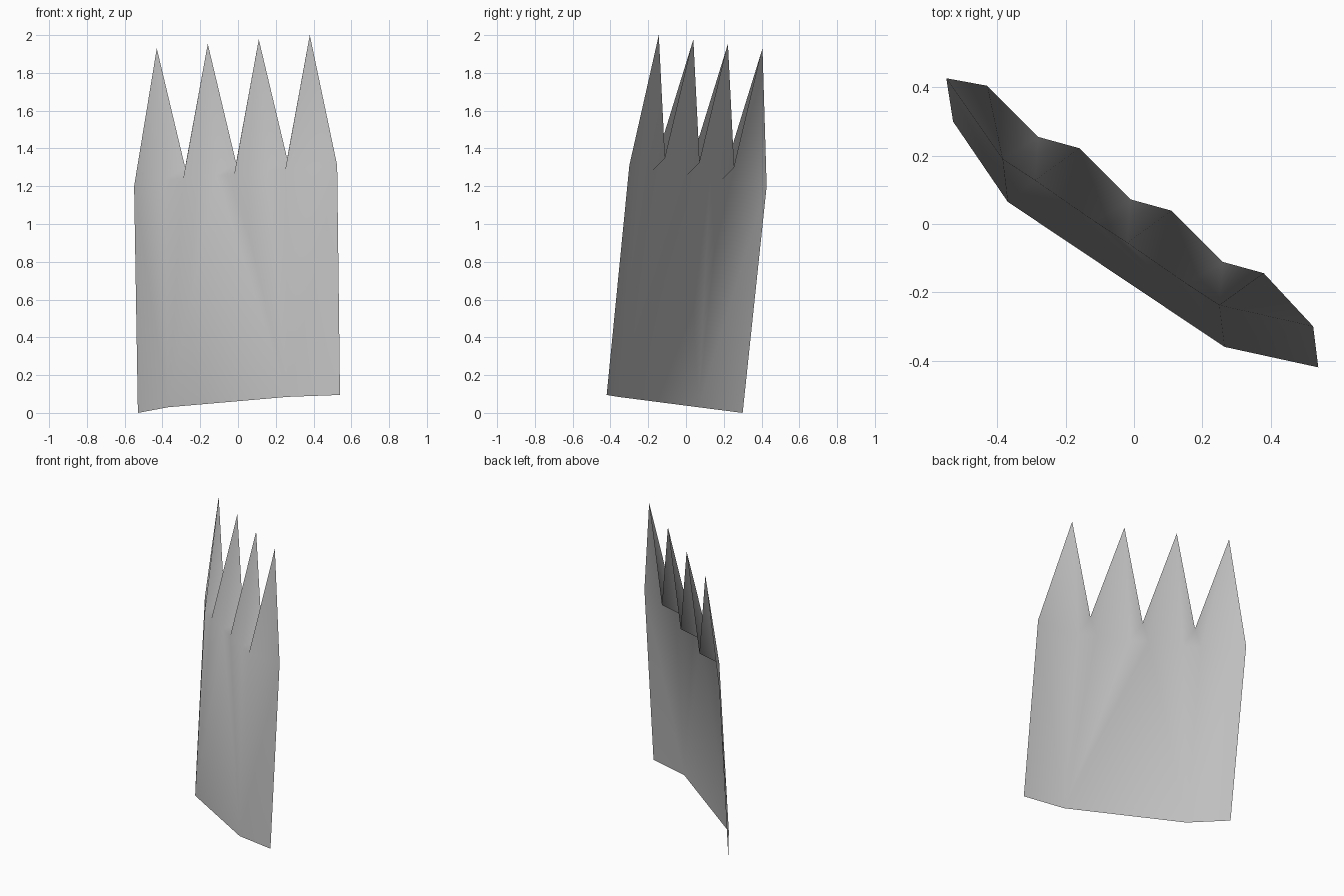
import bpy
import bmesh
from mathutils import Vector

cube = bpy.data.objects.get("Cube")
if cube:
    bpy.data.objects.remove(cube, do_unlink=True)

# Plain grey material
grey = bpy.data.materials.new("plain_grey")
grey.use_nodes = True
colour = (0.52, 0.52, 0.52, 1)
grey.diffuse_color = colour
grey.node_tree.nodes["Principled BSDF"].inputs["Base Color"].default_value = colour

BLADES = 4
STEP = Vector((0.27, -0.183, 0.0235))   # from one blade to the next

bm = bmesh.new()


def row(start, count):
    """Evenly spaced points along the sheet."""
    return [bm.verts.new(Vector(start) + STEP * i) for i in range(count)]


# Bottom edge and outer shoulders of the folded sheet
base_r, fold_r, fold_l, base_l = [bm.verts.new(p) for p in (
    (-0.53, 0.30, 0.0), (-0.37, 0.065, 0.03),
    (0.265, -0.36, 0.085), (0.54, -0.42, 0.095))]
shoulder_r = bm.verts.new((-0.55, 0.427, 1.20))
shoulder_l = bm.verts.new((0.525, -0.30, 1.31))

# Repeating points: tips, back notches, and the front corners beside each notch
tips = row((-0.43, 0.405, 1.93), BLADES)
notches = row((-0.28, 0.255, 1.30), BLADES - 1)
ends = row((-0.385, 0.19, 1.235), BLADES - 1)
starts = row((-0.29, 0.128, 1.24), BLADES - 1)


def face(*verts):
    bm.faces.new(verts).smooth = True


# Side panels of the sheet
face(base_r, fold_r, shoulder_r)
face(fold_r, ends[0], shoulder_r)
face(fold_l, base_l, shoulder_l)
face(fold_l, shoulder_l, starts[-1])

# Front panel, fanned from the two bottom folds
front = [v for pair in zip(ends, starts) for v in pair]
split = 2
for i in range(len(front) - 1):
    face(fold_r if i < split else fold_l, front[i + 1], front[i])
face(fold_r, fold_l, front[split])

# Outer faces of the first and last blades
face(shoulder_r, ends[0], tips[0])
face(starts[-1], shoulder_l, tips[-1])

# Notches between blades, and fronts of the inner blades
for i in range(BLADES - 1):
    face(ends[i], notches[i], tips[i])
    face(ends[i], starts[i], notches[i])
    face(notches[i], starts[i], tips[i + 1])
    if i < BLADES - 2:
        face(starts[i], ends[i + 1], tips[i + 1])

mesh = bpy.data.meshes.new("bladed_sheet")
bm.to_mesh(mesh)
bm.free()
mesh.materials.append(grey)
sheet = bpy.data.objects.new("bladed_sheet", mesh)
bpy.context.collection.objects.link(sheet)
